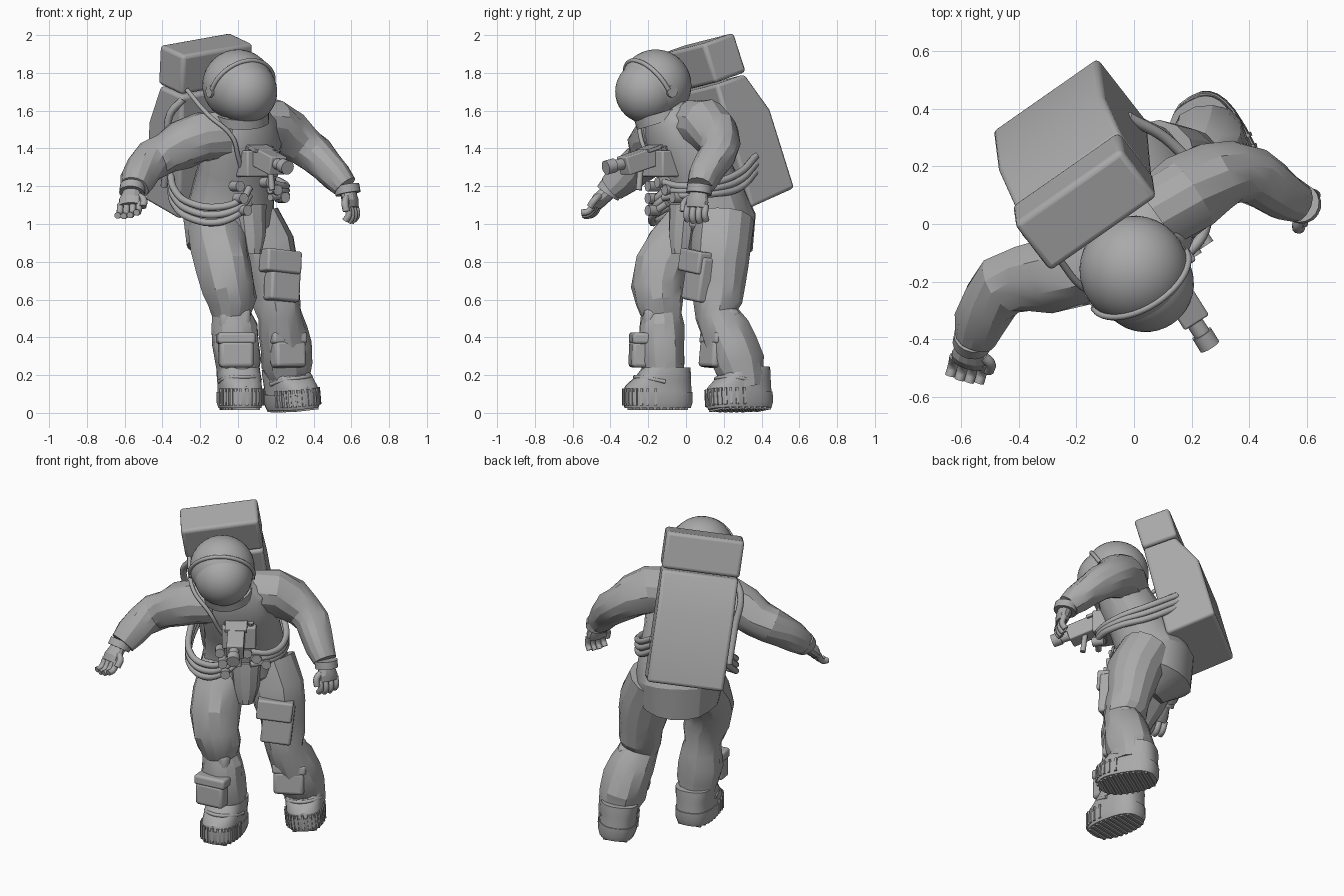
import bpy, bmesh, math, random
from mathutils import Vector, Matrix

random.seed(4)
if "Cube" in bpy.data.objects:
    bpy.data.objects.remove(bpy.data.objects["Cube"])

suit = bpy.data.materials.new("suit grey")
suit.use_nodes = True
suit.diffuse_color = (0.4, 0.4, 0.4, 1)
suit.node_tree.nodes["Principled BSDF"].inputs["Base Color"].default_value = (0.4, 0.4, 0.4, 1)


def finish(name, bm, bevel=0, angle=35, place=None):
    """Turn a bmesh into a named, shaded object."""
    bmesh.ops.recalc_face_normals(bm, faces=bm.faces)
    mesh = bpy.data.meshes.new(name)
    bm.to_mesh(mesh)
    bm.free()
    ob = bpy.data.objects.new(name, mesh)
    bpy.context.collection.objects.link(ob)
    mesh.materials.append(suit)
    if place:
        ob.matrix_world = place
    if bevel:
        mod = ob.modifiers.new("rounded edges", "BEVEL")
        mod.width, mod.segments = bevel, 3
    bpy.ops.object.select_all(action="DESELECT")
    bpy.context.view_layer.objects.active = ob
    ob.select_set(True)
    bpy.ops.object.shade_smooth_by_angle(angle=math.radians(angle))
    return ob


def frame(forward, up=(0, 0, 1)):
    """Axes with x to the left, y to the back and z up."""
    back, up = -Vector(forward).normalized(), Vector(up).normalized()
    left = back.cross(up).normalized()
    up = left.cross(back)
    return Matrix((left, back, up)).transposed()


def at(centre, axes):
    return Matrix.Translation(centre) @ axes.to_4x4()


def box(name, centre, size, axes, bevel=0.012):
    bm = bmesh.new()
    bmesh.ops.create_cube(bm, size=1)
    bmesh.ops.scale(bm, vec=size, verts=bm.verts)
    return finish(name, bm, bevel, place=at(centre, axes))


def bridge(bm, rings):
    for a, b in zip(rings, rings[1:]):
        for i in range(len(a)):
            j = (i + 1) % len(a)
            bm.faces.new((a[i], a[j], b[j], b[i]))
    bm.faces.new(rings[0][::-1])
    bm.faces.new(rings[-1])


def loft(name, stations, lateral, sides=14, wrinkle=0.05, angle=22):
    """Cloth tube through (x, y, z, half width, half depth)."""
    bm, rings = bmesh.new(), []
    pts = [Vector(s[:3]) for s in stations]
    for k, s in enumerate(stations):
        t = (pts[min(k + 1, len(pts) - 1)] - pts[max(k - 1, 0)]).normalized()
        u = Vector(lateral)
        u = (u - t * u.dot(t)).normalized()
        v = t.cross(u)
        ring = []
        for i in range(sides):
            a = math.tau * i / sides
            r = 1 + random.uniform(-wrinkle, wrinkle)
            ring.append(bm.verts.new(pts[k] + r * (u * math.cos(a) * s[3] + v * math.sin(a) * s[-1])))
        rings.append(ring)
    bridge(bm, rings)
    return finish(name, bm, angle=angle)


def hose(name, points, radius):
    cu = bpy.data.curves.new(name, "CURVE")
    cu.dimensions, cu.bevel_depth, cu.bevel_resolution = "3D", radius, 3
    cu.resolution_u, cu.use_fill_caps = 6, True
    sp = cu.splines.new("BEZIER")
    sp.bezier_points.add(len(points) - 1)
    for bp, p in zip(sp.bezier_points, points):
        bp.co = p
        bp.handle_left_type = bp.handle_right_type = "AUTO"
    ob = bpy.data.objects.new(name, cu)
    bpy.context.collection.objects.link(ob)
    cu.materials.append(suit)
    return ob


def ball(name, centre, radius, axes):
    bm = bmesh.new()
    bmesh.ops.create_uvsphere(bm, u_segments=36, v_segments=20, radius=radius)
    return finish(name, bm, angle=60, place=at(centre, axes))


def rod(name, a, b, radius, sides=18):
    a, b = Vector(a), Vector(b)
    bm = bmesh.new()
    bmesh.ops.create_cone(bm, cap_ends=True, segments=sides, radius1=radius, radius2=radius, depth=(b - a).length)
    turn = (b - a).to_track_quat("Z", "Y").to_matrix()
    return finish(name, bm, place=at((a + b) / 2, turn))


FWD, LEFT = Vector((0.55, -0.83, 0)), Vector((0.83, 0.55, 0))
BODY = frame(FWD)

# Torso and hips
loft("torso", [(-.02, .09, .84, .13, .11), (-.045, .14, .91, .24, .21), (-.05, .135, 1.02, .255, .225),
               (-.03, .11, 1.13, .235, .2), (0, .04, 1.3, .225, .175), (.02, -.02, 1.42, .23, .17),
               (.02, -.07, 1.53, .19, .155), (.02, -.11, 1.59, .13, .12)], LEFT, 18, .02)
loft("crotch_panel", [(.07, -.02, .84, .05, .06), (.07, -.02, .94, .08, .07),
                      (.065, -.015, 1.1, .095, .065)], LEFT, 10, 0)

# Legs
loft("right_leg", [(-.12, .05, 1.01, .145), (-.1, -.07, .87, .15), (-.075, -.13, .77, .147), (-.05, -.15, .66, .137),
                   (-.03, -.14, .59, .128), (-.03, -.13, .52, .107), (-.02, -.13, .46, .12), (-.015, -.13, .37, .127),
                   (0, -.125, .27, .12), (0, -.115, .2, .105), (0, -.11, .14, .105)], LEFT)
loft("left_leg", [(.08, .2, 1.02, .155), (.15, .19, .88, .16), (.175, .18, .78, .15), (.19, .18, .68, .13),
                  (.205, .17, .59, .128), (.22, .165, .52, .112), (.235, .21, .43, .13), (.25, .245, .35, .137),
                  (.26, .28, .26, .138), (.27, .295, .19, .117), (.27, .3, .14, .115)], LEFT)


def boot(side, centre, forward, roll):
    axes = frame(forward) @ Matrix.Rotation(roll, 3, "Y")
    place = at(centre, axes)
    # Rows hold height, backward shift, half width and half length
    for part, rows in (("sole", [(.0, 0, .105, .175), (.03, 0, .115, .185), (.085, 0, .115, .185)]),
                       ("boot", [(.08, 0, .11, .18), (.115, .002, .109, .176), (.15, .02, .11, .156),
                                 (.18, .035, .112, .14), (.215, .047, .11, .125)])):
        bm, rings = bmesh.new(), []
        for z, y, w, d in rows:
            ring = []
            for i in range(24):
                c, s = math.cos(math.tau * i / 24), math.sin(math.tau * i / 24)
                ring.append(bm.verts.new((math.copysign(abs(c) ** .75, c) * w,
                                          y + math.copysign(abs(s) ** .75, s) * d, z)))
            rings.append(ring)
        bridge(bm, rings)
        finish(side + "_" + part, bm, place=place)
    # Tread ribs around the toe and bars below
    for i in range(15):
        a = math.pi * (1 + (i + .5) / 15)
        c, s = math.cos(a), math.sin(a)
        p = Vector((math.copysign(abs(c) ** .75, c) * .112, -abs(s) ** .75 * .182, .06))
        box(side + "_toe_rib", place @ p, (.014, .014, .09), axes @ Matrix.Rotation(a, 3, "Z"), 0)
    for i in range(9):
        y = -.14 + i * .035
        w = .2 * math.sqrt(1 - (y / .2) ** 2)
        box(side + "_tread_bar", place @ Vector((0, y, -.002)), (w, .016, .016), axes, 0)
    hose(side + "_boot_strap", [place @ Vector(p) for p in ((-.11, .02, .14), (-.08, -.08, .16), (0, -.12, .165),
                                                            (.08, -.08, .16), (.11, .02, .14))], .011)


boot("right", (.01, -.15, .025), (.2, -.98, 0), 0)
boot("left", (.29, .285, .022), (.5, -.86, 0), -.1)

# Shin and thigh pouches
for side, c, f in (("right", Vector((-.01, -.25, .31)), (.12, -1, .03)), ("left", Vector((.265, .145, .31)), (.45, -.9, .1))):
    axes = frame(f)
    box(side + "_shin_pouch", c, (.18, .09, .14), axes, .02)
    box(side + "_shin_flap", c + axes @ Vector((0, .005, .085)), (.2, .1, .06), axes, .015)
    box(side + "_knee_pad", c + axes @ Vector((0, .06, .19)), (.17, .09, .12), axes, .03)
thigh = frame((.5, -.83, .1), (.16, .06, 1)) @ Matrix.Rotation(-.06, 3, "Y")
box("thigh_pocket", (.235, .07, .71), (.18, .09, .24), thigh, .015)
box("thigh_pocket_flap", (.225, .055, .80), (.21, .1, .12), thigh, .012)

# Arms with wrist cuffs
loft("right_arm", [(-.08, -.1, 1.47, .135), (-.2, -.15, 1.46, .135), (-.3, -.18, 1.42, .13), (-.38, -.19, 1.375, .112),
                   (-.45, -.21, 1.34, .108), (-.5, -.27, 1.295, .098), (-.53, -.335, 1.24, .093),
                   (-.55, -.39, 1.19, .077)], (0, 0, 1))
loft("left_arm", [(.08, .03, 1.52, .135), (.19, .11, 1.52, .14), (.27, .16, 1.475, .125), (.345, .18, 1.42, .108),
                  (.41, .17, 1.37, .1), (.465, .13, 1.315, .092), (.52, .095, 1.255, .085),
                  (.565, .075, 1.2, .07)], (0, 1, 0))


def hand(side, wrist, palm, tip, spread, thumb):
    wrist, palm, tip, spread = Vector(wrist), Vector(palm), Vector(tip), Vector(spread).normalized()
    reach = (tip - palm).normalized()
    rod(side + "_cuff", wrist - reach * .03, wrist + reach * .015, .068)
    loft(side + "_palm", [(*wrist, .045, .042), (*palm, .064, .04), (*(palm + reach * .035), .062, .03)], spread, 12, 0)
    curl = spread.cross(reach) * thumb
    for i in range(4):
        a = palm + reach * .02 + spread * (i - 1.5) * .035
        b = a + (tip - palm) * (.62 if i in (0, 3) else .72)
        hose(side + "_finger", [a, b, b + reach * .025 + curl * .025], .0175)
    base = palm - spread * thumb * .045 - reach * .02
    hose(side + "_thumb", [base, base - spread * thumb * .03 + reach * .03, base - spread * thumb * .03 + reach * .075], .019)


hand("right", (-.56, -.405, 1.175), (-.57, -.46, 1.125), (-.58, -.515, 1.045), (1, -.25, .15), -1)
hand("left", (.58, .07, 1.175), (.595, .06, 1.12), (.61, .05, 1.035), (.4, .9, 0), 1)

# Helmet, visor, brim and neck ring
head = Vector((0, -.16, 1.735))
look = frame((.5, -.8, -.6))
ball("helmet", head, .189, look)
ball("visor", (.04, -.207, 1.7), .168, look)
brim = [head + look @ Vector((.188 * math.cos(a), -.045, .183 * math.sin(a)))
        for a in (math.radians(d) for d in range(0, 181, 15))]
hose("visor_brim", brim, .012)
for s in (-1, 1):
    p = head + look @ Vector((.175 * s, -.03, -.02))
    rod("visor_hinge", p, p + look @ Vector((.016 * s, 0, 0)), .032)
rod("neck_ring", (.02, -.12, 1.54), (.02, -.135, 1.59), .145, 28)

# Life support pack in two parts
PACK = frame((.58, -.76, -.27), (.04, -.3, .95))
pack = Vector((-.172, .078, 1.848))
box("pack_top", pack, (.458, .215, .218), PACK, .02)
bm = bmesh.new()
outline = [(.095, -.118), (.182, -.34), (.178, -.775), (-.126, -.795), (-.105, -.118)]
bridge(bm, [[bm.verts.new((x, y, z)) for y, z in outline] for x in (-.225, .225)])
finish("pack_body", bm, .018, place=at(pack, PACK))

# Hoses from the pack to the chest
for i in range(3):
    d = i * .04
    hose("left_hose", [(-.02, .37, 1.36 - d), (.13, .28, 1.27 - d), (.24, .13, 1.215 - d * .7),
                       (.245, -.02, 1.2 - d * .6), (.17, -.12, 1.22 - d)], .019)
    hose("right_hose", [(-.36, .12, 1.28 - d), (-.335, -.01, 1.18 - d), (-.25, -.13, 1.11 - d),
                        (-.1, -.18, 1.09 - d), (.02, -.16, 1.13 - d * .8), (.06, -.1, 1.19 - d)], .019)
    for x, y, z in ((-.01 + d * .5, -.17, 1.2 - d * 1.6), (.15 + d, -.12 + d, 1.22 - d)):
        p = Vector((x, y, z))
        rod("hose_coupling", p - FWD * .03, p + FWD * .04, .028)
hose("side_hose", [(-.29, -.07, 1.66), (-.36, -.04, 1.58), (-.37, .03, 1.4), (-.39, .12, 1.2)], .02)
hose("neck_hose", [(-.27, -.11, 1.71), (-.16, -.23, 1.58), (-.03, -.24, 1.46), (.0, -.2, 1.36), (.02, -.15, 1.28)], .012)

# Chest unit and camera
cam = frame((.52, -.82, -.28))
box("chest_unit", (.1, -.13, 1.32), (.2, .12, .14), BODY, .01)
box("camera_body", (.15, -.235, 1.34), (.1, .24, .1), cam, .008)
box("camera_top_plate", (.12, -.19, 1.4), (.13, .1, .02), cam, .004)
rod("camera_lens", (.19, -.31, 1.325), (.245, -.395, 1.305), .03)
rod("lens_hood", (.235, -.38, 1.31), (.263, -.425, 1.298), .038)
rod("camera_grip", (.17, -.24, 1.3), (.18, -.25, 1.18), .016)
for x in (-.07, 0, .07):
    rod("chest_knob", Vector((.11, -.15, 1.38)) + LEFT * x, Vector((.115, -.155, 1.41)) + LEFT * x, .016, 10)
